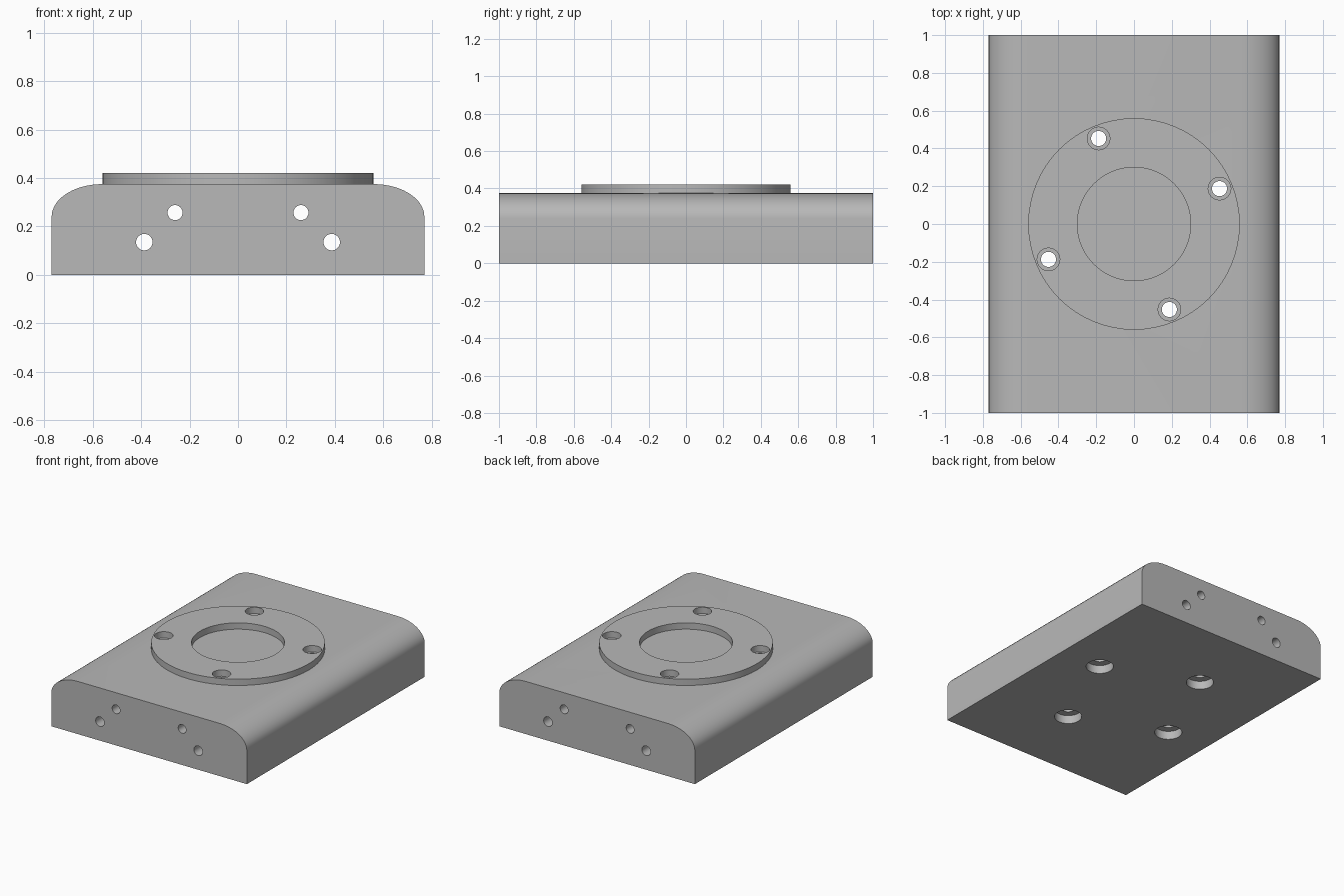
import bpy, bmesh
from math import sin, cos, pi, radians
from mathutils import Matrix

cube = bpy.data.objects.get("Cube")
if cube:
    bpy.data.objects.remove(cube, do_unlink=True)

HALF_W, HALF_L = 0.77, 1.0
PLATE_TOP, RING_TOP = 0.375, 0.42
CORNER_X, CORNER_Z = 0.21, 0.135
BOLT_R, BOLT_ANGLE = 0.49, 22.5

grey = bpy.data.materials.new("machined grey")
grey.use_nodes = True
grey.diffuse_color = (0.48, 0.48, 0.48, 1)
grey.node_tree.nodes["Principled BSDF"].inputs["Base Color"].default_value = (0.48, 0.48, 0.48, 1)


def add_object(name, bm):
    bmesh.ops.recalc_face_normals(bm, faces=bm.faces[:])
    mesh = bpy.data.meshes.new(name)
    bm.to_mesh(mesh)
    bm.free()
    mesh.materials.append(grey)
    obj = bpy.data.objects.new(name, mesh)
    bpy.context.collection.objects.link(obj)
    return obj


def cylinder(name, x, y, z0, z1, radius, sides=32):
    bm = bmesh.new()
    bmesh.ops.create_cone(bm, cap_ends=True, segments=sides, radius1=radius, radius2=radius,
                          depth=z1 - z0, matrix=Matrix.Translation((x, y, (z0 + z1) / 2)))
    return add_object(name, bm)


def lengthwise_cylinder(name, x, z, radius):
    bm = bmesh.new()
    place = Matrix.Translation((x, 0, z)) @ Matrix.Rotation(pi / 2, 4, 'X')
    bmesh.ops.create_cone(bm, cap_ends=True, segments=32, radius1=radius, radius2=radius,
                          depth=2.2 * HALF_L, matrix=place)
    return add_object(name, bm)


def activate(obj):
    bpy.ops.object.select_all(action='DESELECT')
    obj.select_set(True)
    bpy.context.view_layer.objects.active = obj


def cut(target, cutter):
    cutter.hide_render = True
    activate(target)
    mod = target.modifiers.new("hole", 'BOOLEAN')
    mod.operation = 'DIFFERENCE'
    mod.solver = 'EXACT'
    mod.object = cutter
    bpy.ops.object.modifier_apply(modifier=mod.name)
    bpy.data.objects.remove(cutter, do_unlink=True)


# Base plate: a profile with rounded shoulders, extruded front to back
steps = 10
right = [(HALF_W, 0)]
for i in range(steps + 1):
    a = i / steps * pi / 2
    right.append((HALF_W - CORNER_X + CORNER_X * cos(a),
                  PLATE_TOP - CORNER_Z + CORNER_Z * sin(a)))
profile = right + [(-x, z) for x, z in reversed(right)]
bm = bmesh.new()
face = bm.faces.new([bm.verts.new((x, -HALF_L, z)) for x, z in profile])
extruded = bmesh.ops.extrude_face_region(bm, geom=[face])["geom"]
bmesh.ops.translate(bm, vec=(0, 2 * HALF_L, 0),
                    verts=[v for v in extruded if isinstance(v, bmesh.types.BMVert)])
plate = add_object("base_plate", bm)

# Raised ring, set slightly into the plate
ring = cylinder("raised_ring", 0, 0, PLATE_TOP - 0.004, RING_TOP, 0.56, 64)
cut(ring, cylinder("ring_bore", 0, 0, 0.2, 0.6, 0.30, 64))

# Bolt holes: wide in the ring, narrow through the plate, counterbored below
for i in range(4):
    a = radians(BOLT_ANGLE + 90 * i)
    x, y = BOLT_R * cos(a), BOLT_R * sin(a)
    cut(ring, cylinder("ring_hole", x, y, 0.2, 0.6, 0.06))
    cut(plate, cylinder("bolt_hole", x, y, -0.1, 0.6, 0.04))
    cut(plate, cylinder("counterbore", x, y, -0.1, 0.06, 0.09))

# Lengthwise holes through the plate, mirrored left and right
for side in (-1, 1):
    cut(plate, lengthwise_cylinder("lower_hole", side * 0.387, 0.135, 0.034))
    cut(plate, lengthwise_cylinder("upper_hole", side * 0.26, 0.257, 0.031))

for obj in (plate, ring):
    activate(obj)
    bpy.ops.object.shade_smooth_by_angle(angle=radians(30))
